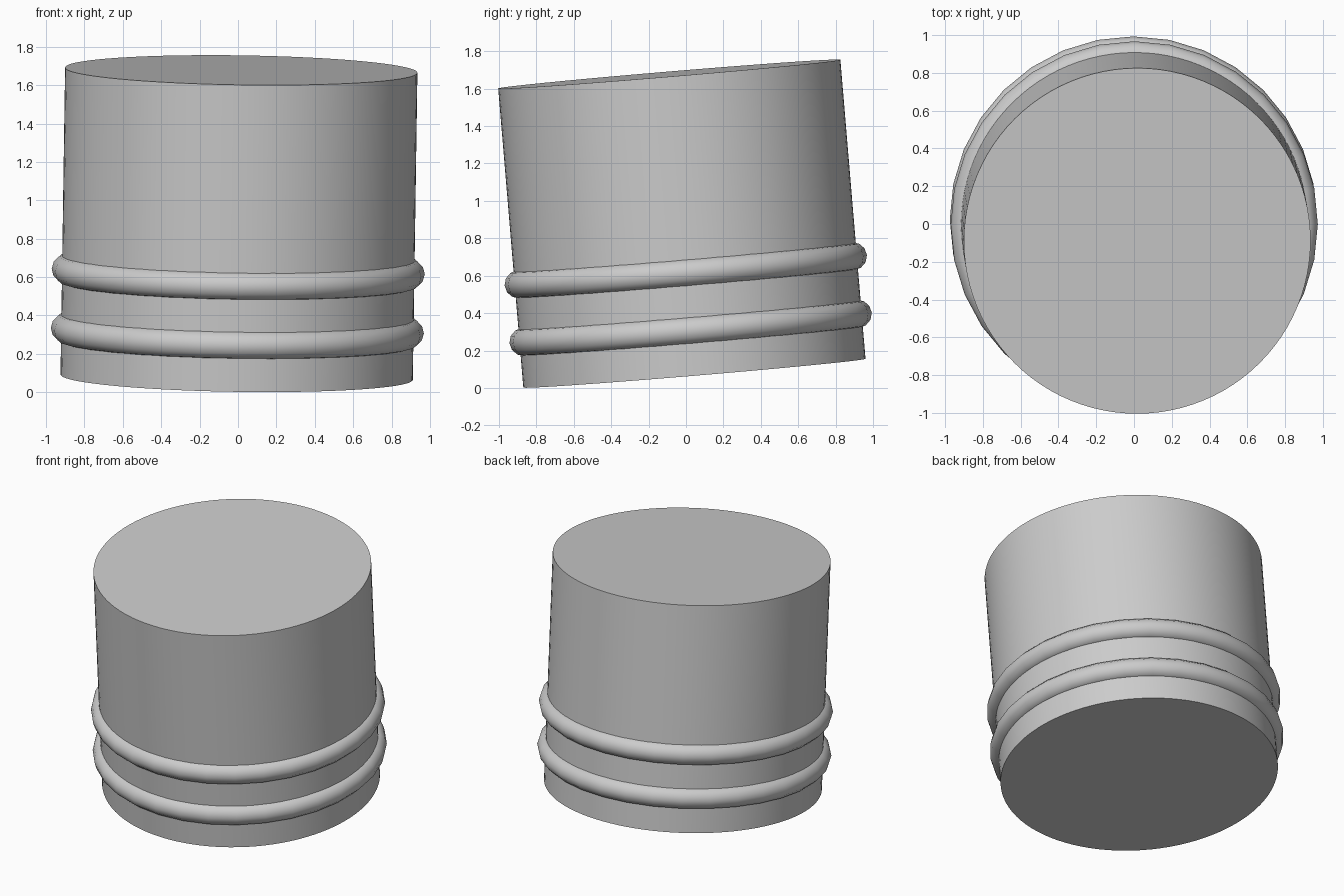
import bpy, math
from mathutils import Vector

cube = bpy.data.objects.get("Cube")
if cube:
    bpy.data.objects.remove(cube)

grey = bpy.data.materials.new("plain grey")
grey.use_nodes = True
colour = (0.6, 0.6, 0.6, 1)
grey.diffuse_color = colour
grey.node_tree.nodes["Principled BSDF"].inputs["Base Color"].default_value = colour

# Tilted centre line shared by every part
base = Vector((-0.007, 0.045, 0.079))
axis = Vector((0.015, -0.084, 1)).normalized()
tilt = Vector((0, 0, 1)).rotation_difference(axis).to_euler()
LENGTH = 1.605


def finish(name, angle):
    obj = bpy.context.object
    obj.name = name
    obj.data.materials.append(grey)
    bpy.ops.object.shade_smooth_by_angle(angle=math.radians(angle))


# Solid drum with flat ends
bpy.ops.mesh.primitive_cylinder_add(vertices=96, radius=0.918, depth=LENGTH,
                                    location=base + axis * LENGTH / 2, rotation=tilt)
finish("drum_body", 30)

# Two rounded bands around the lower part
for name, height in (("lower_band", 0.243), ("upper_band", 0.552)):
    bpy.ops.mesh.primitive_torus_add(major_segments=32, minor_segments=12,
                                     major_radius=0.897, minor_radius=0.075,
                                     location=base + axis * height, rotation=tilt)
    finish(name, 40)
